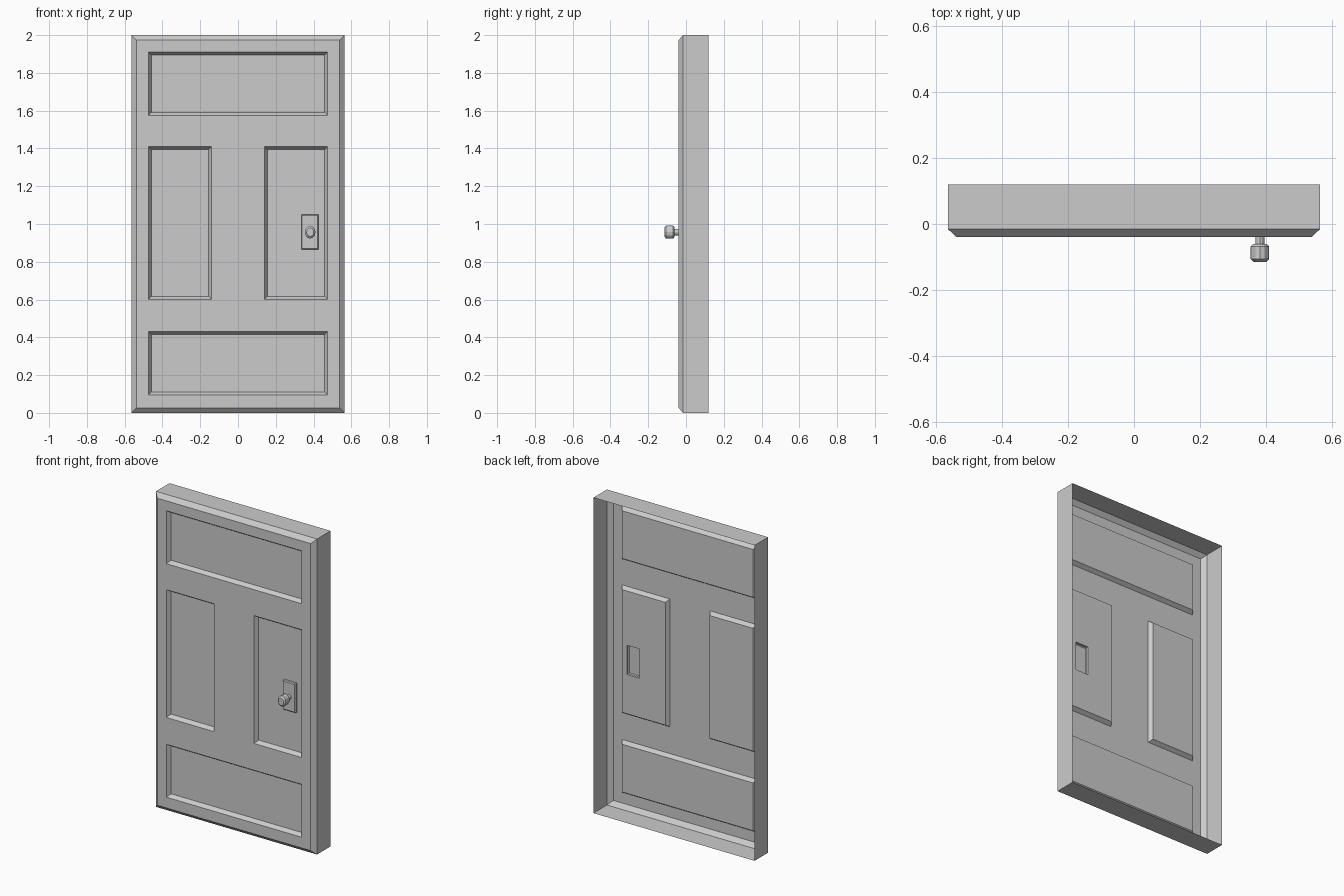
import bpy, bmesh, math

if "Cube" in bpy.data.objects:
    bpy.data.objects.remove(bpy.data.objects["Cube"])

def make_object(name, bm):
    bmesh.ops.remove_doubles(bm, verts=bm.verts, dist=0.0005)
    mesh = bpy.data.meshes.new(name)
    bm.to_mesh(mesh)
    bm.free()
    ob = bpy.data.objects.new(name, mesh)
    bpy.context.collection.objects.link(ob)
    return ob

def bridge(bm, loops, cap=True):
    """Skin a series of loops; optionally close the last one."""
    rings = [[bm.verts.new(p) for p in loop] for loop in loops]
    for a, b in zip(rings, rings[1:]):
        n = len(a)
        for i in range(n):
            j = (i + 1) % n
            bm.faces.new((a[i], a[j], b[j], b[i]))
    if cap:
        bm.faces.new(rings[-1])

def rect(x0, x1, z0, z1, y, inset=0.0):
    x0, x1, z0, z1 = x0 + inset, x1 - inset, z0 + inset, z1 - inset
    return [(x0, y, z0), (x1, y, z0), (x1, y, z1), (x0, y, z1)]

FRONT, PANEL = -0.04, -0.015
PLATE = (0.335, 0.425, 0.865, 1.05)
panels = [
    (-0.475, 0.475, 0.095, 0.43),
    (-0.475, -0.14, 0.60, 1.41),
    (0.14, 0.475, 0.60, 1.41),
    (-0.475, 0.475, 1.575, 1.91),
]

# Door shell: side walls and chamfered border, open at the back
bm = bmesh.new()
outer = (-0.565, 0.565, 0, 2)
bridge(bm, [rect(*outer, 0.12), rect(*outer, -0.015),
            rect(*outer, FRONT, 0.027)], cap=False)

# Flat front around the panel openings
xs = [-0.538, -0.475, -0.14, 0.14, 0.475, 0.538]
zs = [0.027, 0.095, 0.43, 0.60, 1.41, 1.575, 1.91, 1.973]
for x0, x1 in zip(xs, xs[1:]):
    for z0, z1 in zip(zs, zs[1:]):
        cx, cz = (x0 + x1) / 2, (z0 + z1) / 2
        if not any(p[0] < cx < p[1] and p[2] < cz < p[3] for p in panels):
            bm.faces.new([bm.verts.new(p) for p in rect(x0, x1, z0, z1, FRONT)])

# Recessed panels with sloped edges; the one behind the lock is left open
for i, p in enumerate(panels):
    loops = [rect(*p, FRONT), rect(*p, PANEL, 0.016)]
    has_lock = i == 2
    if has_lock:
        loops.append(rect(*PLATE, PANEL))
    bridge(bm, loops, cap=not has_lock)
bmesh.ops.remove_doubles(bm, verts=bm.verts, dist=0.0005)
bmesh.ops.recalc_face_normals(bm, faces=bm.faces)
make_object("door", bm)

# Hollow lock plate standing out of the panel
bm = bmesh.new()
bridge(bm, [rect(*PLATE, PANEL), rect(*PLATE, -0.028),
            rect(*PLATE, -0.033, 0.005)])
make_object("lock_plate", bm)

# Oval knob on a thin stem: (y, radius)
profile = [(-0.033, 0.014), (-0.06, 0.014), (-0.06, 0.02), (-0.068, 0.028),
           (-0.106, 0.028), (-0.115, 0.019)]
SIDES = 12
bm = bmesh.new()
bridge(bm, [[(0.382 + r * math.cos(2 * math.pi * k / SIDES), y,
              0.957 + 1.22 * r * math.sin(2 * math.pi * k / SIDES))
             for k in range(SIDES)] for y, r in profile])
make_object("knob", bm)
